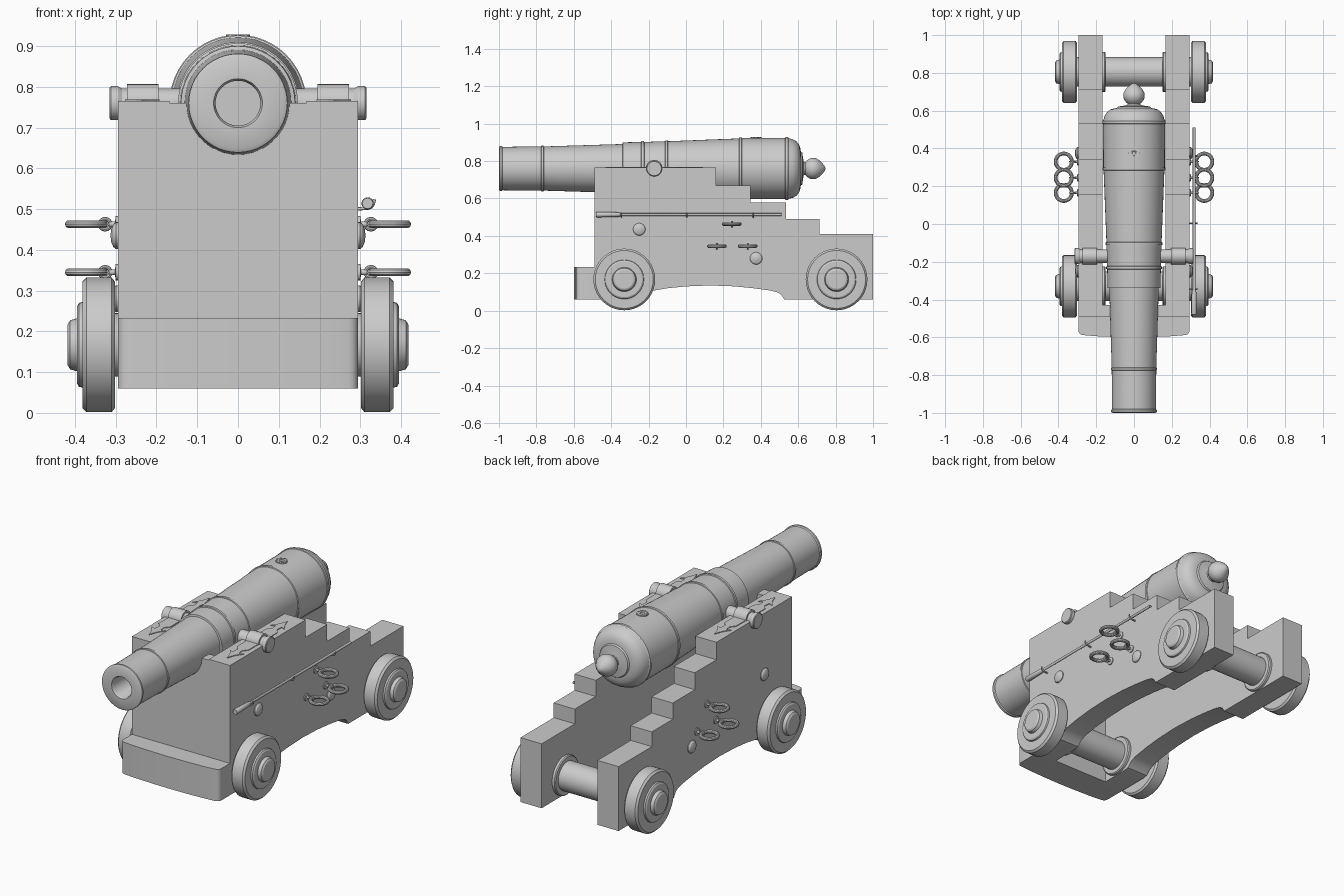
import bpy, bmesh, math
from mathutils import Vector, Matrix


def finish(name, bm, smooth=True, bevel=0):
    bmesh.ops.remove_doubles(bm, verts=bm.verts, dist=1e-5)
    bmesh.ops.recalc_face_normals(bm, faces=bm.faces)
    me = bpy.data.meshes.new(name)
    bm.to_mesh(me)
    bm.free()
    ob = bpy.data.objects.new(name, me)
    bpy.context.collection.objects.link(ob)
    if bevel:
        m = ob.modifiers.new("bevel", 'BEVEL')
        m.width, m.segments = bevel, 2
    if smooth:
        bpy.ops.object.select_all(action='DESELECT')
        ob.select_set(True)
        bpy.context.view_layer.objects.active = ob
        bpy.ops.object.shade_smooth_by_angle(angle=math.radians(30))
    return ob


def lathe(name, profile, axis, origin, n=40):
    """Revolve (distance along axis, radius) points around an axis."""
    bm = bmesh.new()
    a = Vector(axis)
    u = a.orthogonal().normalized()
    w = a.cross(u)
    o = Vector(origin)
    rings = []
    for t, r in profile:
        if r == 0:
            rings.append([bm.verts.new(o + a * t)] * n)
        else:
            rings.append([bm.verts.new(o + a * t + r * (u * math.cos(k * math.tau / n) + w * math.sin(k * math.tau / n)))
                          for k in range(n)])
    for p, q in zip(rings, rings[1:]):
        for k in range(n):
            vs = list(dict.fromkeys((p[k], p[(k + 1) % n], q[(k + 1) % n], q[k])))
            if len(vs) > 2:
                bm.faces.new(vs)
    return finish(name, bm)


def extrude(name, pts, to3d, lo, hi, smooth=True, bevel=0):
    """Extrude a 2D outline between two levels of the third axis."""
    bm = bmesh.new()
    f = bm.faces.new([bm.verts.new(to3d(a, b, lo)) for a, b in pts])
    r = bmesh.ops.extrude_face_region(bm, geom=[f])
    vs = [v for v in r['geom'] if isinstance(v, bmesh.types.BMVert)]
    bmesh.ops.translate(bm, verts=vs, vec=Vector(to3d(0, 0, hi)) - Vector(to3d(0, 0, lo)))
    return finish(name, bm, smooth, bevel)


def torus(name, center, axis, R, r, n=28, m=10):
    prof = [(r * math.sin(k * math.tau / m), R + r * math.cos(k * math.tau / m)) for k in range(m + 1)]
    return lathe(name, prof, axis, center, n)


side = lambda y, z, x: (x, y, z)
plan = lambda x, y, z: (x, y, z)

# Barrel with bore, reinforcing rings and rounded breech
lathe("barrel", [
    (-0.60, 0), (-0.60, 0.055), (-0.99, 0.055), (-1.0, 0.06), (-1.0, 0.112), (-0.995, 0.121), (-0.985, 0.121),
    (-0.98, 0.116), (-0.775, 0.118), (-0.773, 0.122), (-0.762, 0.122), (-0.76, 0.118),
    (-0.34, 0.131), (-0.338, 0.14), (-0.24, 0.142), (-0.238, 0.147), (-0.225, 0.147), (-0.223, 0.142),
    (-0.112, 0.146), (-0.11, 0.150), (-0.098, 0.150), (-0.096, 0.146), (0.283, 0.161), (0.285, 0.166),
    (0.298, 0.166), (0.30, 0.163), (0.53, 0.164), (0.532, 0.168), (0.545, 0.168), (0.55, 0.162),
    (0.572, 0.156), (0.592, 0.144), (0.606, 0.126), (0.612, 0.105), (0.614, 0.09), (0.622, 0.085),
    (0.625, 0.06), (0.630, 0.035), (0.638, 0.034), (0.645, 0.042), (0.658, 0.052), (0.675, 0.057),
    (0.695, 0.055), (0.712, 0.045), (0.73, 0.028), (0.742, 0.012), (0.746, 0)], (0, 1, 0), (0, 0, 0.76), 48)

# Vent on top of the breech
lathe("vent_plate", [(-0.02, 0), (-0.02, 0.03), (0.002, 0.03), (0.002, 0)], (0, 0, 1), (0, 0.375, 0.925), 20)
torus("vent_rim", (0, 0.375, 0.926), (0, 0, 1), 0.012, 0.003, 16, 6)
for k in range(8):
    a = k * math.tau / 8
    lathe("vent_stud", [(-0.01, 0.004), (0.004, 0.004), (0.004, 0)], (0, 0, 1),
          (0.025 * math.cos(a), 0.375 + 0.025 * math.sin(a), 0.925), 8)

# Stepped cheeks with an arched underside
arch = [(-0.28, 0.06), (-0.25, 0.065), (-0.225, 0.09), (-0.19, 0.105), (-0.1, 0.12), (0.0, 0.13), (0.13, 0.135),
        (0.26, 0.13), (0.36, 0.12), (0.45, 0.108), (0.49, 0.098), (0.51, 0.085), (0.525, 0.06)]
cheek = [(-0.49, 0.06)] + arch + [(1.0, 0.06), (1.0, 0.41), (0.715, 0.41), (0.715, 0.49), (0.535, 0.49),
        (0.535, 0.578), (0.345, 0.578), (0.345, 0.67), (0.16, 0.67), (0.16, 0.765), (-0.49, 0.765)]

# Ornamental strap outline: half of a shaft with arrow-shaped ends
half = [(0.0, -0.26), (0.015, -0.215), (0.042, -0.175), (0.018, -0.185), (0.014, -0.15), (0.035, -0.125),
        (0.035, 0.125), (0.014, 0.15), (0.018, 0.185), (0.042, 0.175), (0.015, 0.215), (0.0, 0.26)]
strap = half + [(-x, y) for x, y in reversed(half[1:-1])]

for s, tag in ((1, "right"), (-1, "left")):
    ax = (s, 0, 0)
    extrude(tag + "_cheek", cheek, side, s * 0.168, s * 0.295)

    # Trunnion, its cap and strap
    lathe(tag + "_trunnion", [(0.08, 0), (0.08, 0.036), (0.285, 0.036), (0.295, 0.042), (0.312, 0.042),
          (0.315, 0.038), (0.315, 0)], ax, (0, -0.17, 0.76), 28)
    extrude(tag + "_strap", [(x + s * 0.235, y - 0.17) for x, y in strap], plan, 0.755, 0.769, False)
    cap = [(-0.17 + 0.044 * math.cos(k * math.pi / 12), 0.763 + 0.044 * math.sin(k * math.pi / 12)) for k in range(13)]
    extrude(tag + "_trunnion_cap", cap, side, s * 0.195, s * 0.272)

    # Wheels
    for y, end in ((-0.33, "front"), (0.805, "rear")):
        lathe(f"{tag}_{end}_wheel", [(0.302, 0), (0.302, 0.155), (0.310, 0.165), (0.372, 0.165), (0.382, 0.155),
              (0.382, 0.105), (0.39, 0.103), (0.395, 0.095), (0.395, 0.065), (0.412, 0.06), (0.418, 0.05),
              (0.418, 0)], ax, (0, y, 0.167))
        lathe(f"{tag}_{end}_axle_collar", [(0.15, 0), (0.15, 0.1), (0.155, 0.105), (0.172, 0.105), (0.172, 0)],
              ax, (0, y, 0.167))

    # Domed bolts
    for y, z in ((-0.25, 0.435), (0.375, 0.28)):
        lathe(tag + "_bolt", [(0.28, 0.033), (0.299, 0.033), (0.306, 0.028), (0.311, 0.016), (0.313, 0)],
              ax, (0, y, z), 24)

    # Tackle rings hanging in eye bolts
    for y, z in ((0.245, 0.463), (0.165, 0.345), (0.33, 0.345)):
        torus(tag + "_tackle_ring", (s * 0.372, y, z), (0, 0, 1), 0.043, 0.010)
        torus(tag + "_eye", (s * 0.326, y, z), (0, 1, 0), 0.013, 0.005, 16, 8)
        lathe(tag + "_eye_bolt", [(0.28, 0.02), (0.300, 0.02), (0.302, 0.007), (0.316, 0.007), (0.316, 0)],
              ax, (0, y, z), 16)

# Axles through the cheeks
for y, end in ((-0.33, "front"), (0.805, "rear")):
    lathe(end + "_axle", [(-0.35, 0), (-0.35, 0.078), (0.35, 0.078), (0.35, 0)], (1, 0, 0), (0, y, 0.167))

# Front transom plate, and bumper with rounded corners
extrude("front_transom", [(-0.17, 0.06), (0.17, 0.06), (0.17, 0.76), (-0.17, 0.76)],
        lambda x, z, y: (x, y, z), -0.49, -0.43, False)
bow = [(0.295, -0.48), (0.295, -0.565), (0.291, -0.577), (0.282, -0.585), (0.27, -0.588), (0.2, -0.594), (0.1, -0.598),
       (0, -0.6)]
extrude("front_bumper", bow + [(-x, y) for x, y in reversed(bow[:-1])], plan, 0.06, 0.233)

# Ramming pole on the right side, held by hooks
lathe("ramming_pole", [(-0.48, 0), (-0.48, 0.013), (-0.475, 0.015), (-0.36, 0.012), (-0.35, 0.007),
      (0.51, 0.007), (0.51, 0)], (0, 1, 0), (0.318, 0, 0.514), 16)
for y in (-0.345, 0.005, 0.36):
    cu = bpy.data.curves.new("pole_hook", 'CURVE')
    cu.dimensions, cu.bevel_depth, cu.bevel_resolution, cu.use_fill_caps = '3D', 0.004, 2, True
    sp = cu.splines.new('POLY')
    pts = [(0.285, 0.5), (0.318, 0.502), (0.327, 0.505), (0.332, 0.512), (0.335, 0.524)]
    sp.points.add(len(pts) - 1)
    for p, (x, z) in zip(sp.points, pts):
        p.co = (x, y, z, 1)
    bpy.context.collection.objects.link(bpy.data.objects.new("pole_hook", cu))
